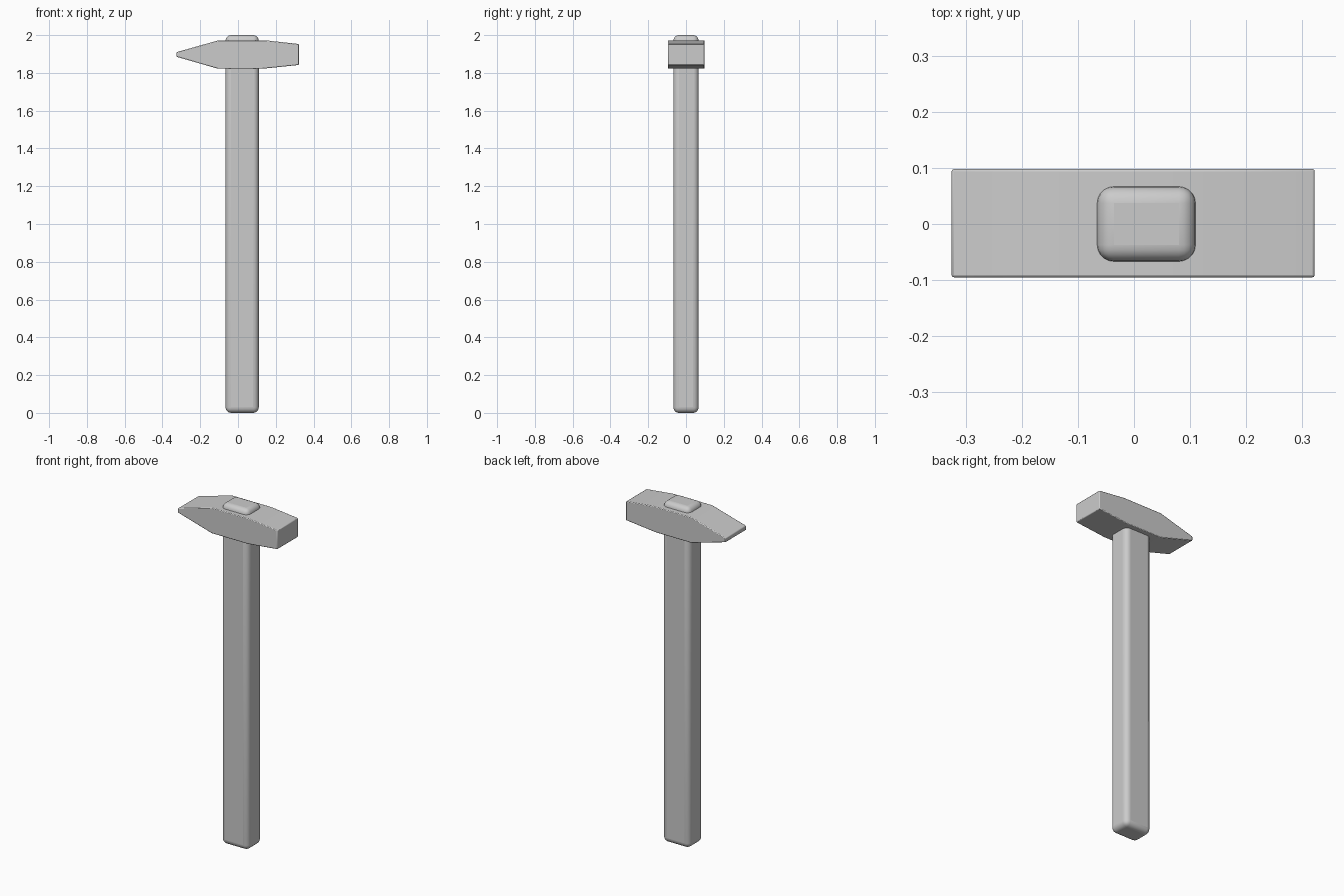
import bpy, bmesh, math

if "Cube" in bpy.data.objects:
    bpy.data.objects.remove(bpy.data.objects["Cube"])


def prism(name, profile, to3d_a, to3d_b, bevel, segments):
    """Solid between two copies of a profile, with rounded edges."""
    bm = bmesh.new()
    a = [bm.verts.new(to3d_a(p)) for p in profile]
    b = [bm.verts.new(to3d_b(p)) for p in profile]
    n = len(profile)
    bm.faces.new(a)
    bm.faces.new(b[::-1])
    for i in range(n):
        j = (i + 1) % n
        bm.faces.new((a[i], b[i], b[j], a[j]))
    bmesh.ops.recalc_face_normals(bm, faces=bm.faces)
    me = bpy.data.meshes.new(name)
    bm.to_mesh(me)
    bm.free()
    ob = bpy.data.objects.new(name, me)
    bpy.context.collection.objects.link(ob)
    mod = ob.modifiers.new("rounded_edges", 'BEVEL')
    mod.width = bevel
    mod.segments = segments
    mod.limit_method = 'ANGLE'
    mod.angle_limit = math.radians(30)
    bpy.ops.object.select_all(action='DESELECT')
    ob.select_set(True)
    bpy.context.view_layer.objects.active = ob
    bpy.ops.object.shade_smooth_by_angle(angle=math.radians(35))
    return ob


# Handle: rounded bar running right through the head
rect = [(-0.066, -0.067), (0.11, -0.067), (0.11, 0.067), (-0.066, 0.067)]
prism("handle", rect, lambda p: (*p, 0.0), lambda p: (*p, 2.0), 0.03, 5)

# Head: side profile with a wedge peen (left) and a square striking face (right)
side = [(-0.325, 1.885), (-0.105, 1.822), (0.13, 1.822), (0.322, 1.842),
        (0.322, 1.953), (0.15, 1.972), (-0.105, 1.972), (-0.325, 1.910)]
prism("head", side, lambda p: (p[0], -0.095, p[1]),
      lambda p: (p[0], 0.098, p[1]), 0.004, 2)
